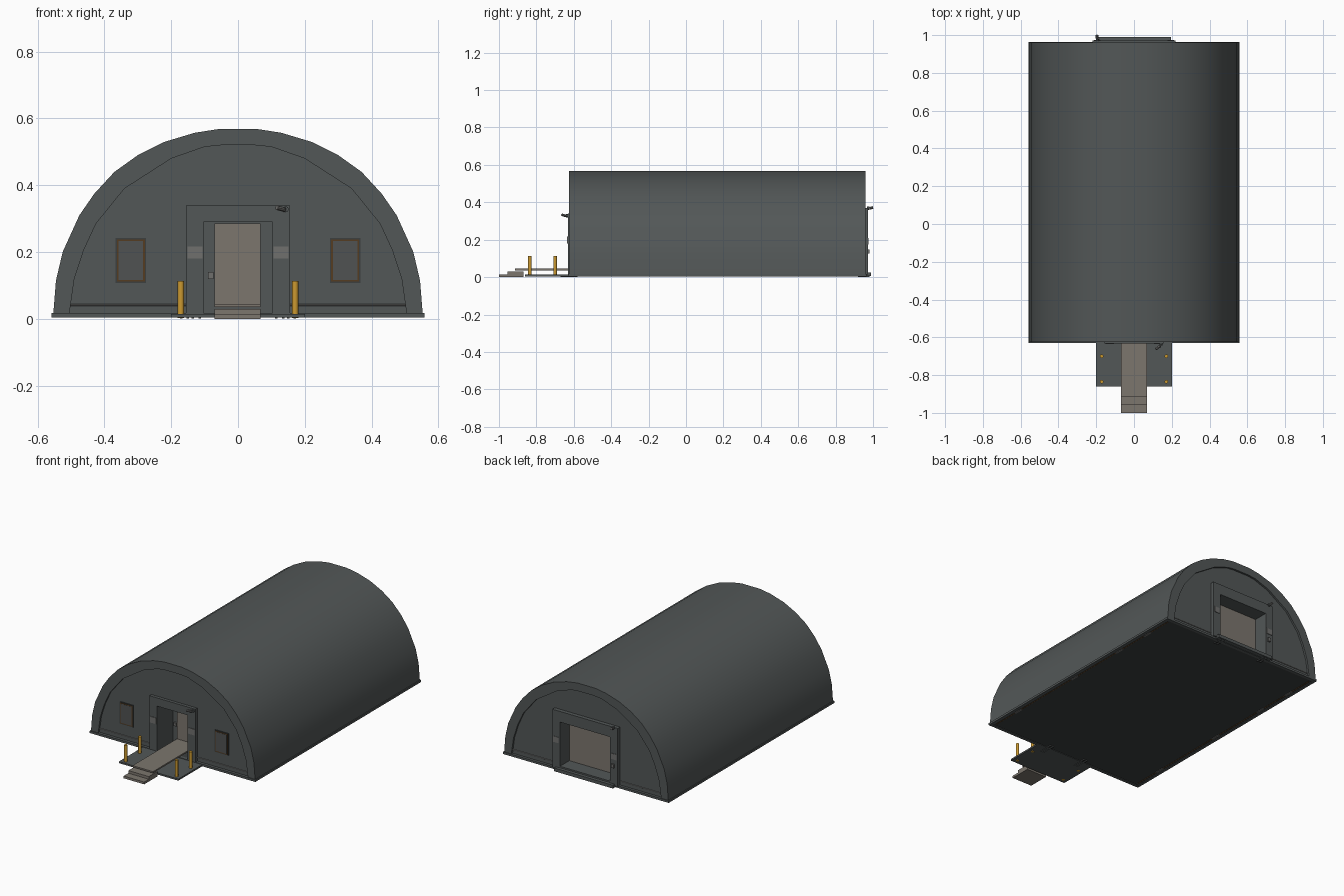
import bpy, bmesh, math
from mathutils import Vector

cube = bpy.data.objects.get("Cube")
if cube:
    bpy.data.objects.remove(cube, do_unlink=True)


def material(name, rgb):
    m = bpy.data.materials.new(name)
    m.use_nodes = True
    m.diffuse_color = (*rgb, 1)
    m.node_tree.nodes["Principled BSDF"].inputs["Base Color"].default_value = (*rgb, 1)
    return m


GREY = material("slate grey", (0.085, 0.095, 0.095))
DARK = material("dark grey", (0.045, 0.05, 0.05))
TAUPE = material("taupe panel", (0.20, 0.18, 0.155))
PLATE = material("plate grey", (0.16, 0.16, 0.155))
YELLOW = material("safety yellow", (0.60, 0.32, 0.03))
BROWN = material("brown trim", (0.09, 0.045, 0.015))
GLASS = material("window grey", (0.08, 0.085, 0.085))


def finish(name, bm, mat, smooth=False):
    bmesh.ops.recalc_face_normals(bm, faces=bm.faces)
    mesh = bpy.data.meshes.new(name)
    bm.to_mesh(mesh)
    bm.free()
    mesh.materials.append(mat)
    ob = bpy.data.objects.new(name, mesh)
    bpy.context.collection.objects.link(ob)
    if smooth:
        bpy.ops.object.select_all(action='DESELECT')
        ob.select_set(True)
        bpy.context.view_layer.objects.active = ob
        bpy.ops.object.shade_smooth_by_angle(angle=math.radians(35))
    return ob


def prism(name, outline, y0, y1, mat, smooth=False):
    """Extrude an x-z outline along y."""
    bm = bmesh.new()
    face = bm.faces.new([bm.verts.new((x, y0, z)) for x, z in outline])
    out = bmesh.ops.extrude_face_region(bm, geom=[face])
    moved = [v for v in out["geom"] if isinstance(v, bmesh.types.BMVert)]
    bmesh.ops.translate(bm, verts=moved, vec=(0, y1 - y0, 0))
    return finish(name, bm, mat, smooth)


def box(name, x0, x1, y0, y1, z0, z1, mat):
    return prism(name, [(x0, z0), (x1, z0), (x1, z1), (x0, z1)], y0, y1, mat)


def rod(name, a, b, r, mat, sides=12):
    a, b = Vector(a), Vector(b)
    bm = bmesh.new()
    bmesh.ops.create_cone(bm, cap_ends=True, segments=sides, radius1=r, radius2=r,
                          depth=(b - a).length)
    bm.transform((b - a).to_track_quat('Z', 'Y').to_matrix().to_4x4())
    bmesh.ops.translate(bm, verts=bm.verts, vec=(a + b) / 2)
    return finish(name, bm, mat, True)


def portal(name, half, top, inner, inner_top, y0, y1, mat, low=0.015):
    """Door surround: an upside-down U."""
    prism(name, [(-half, low), (-half, top), (half, top), (half, low), (inner, low),
                 (inner, inner_top), (-inner, inner_top), (-inner, low)], y0, y1, mat)


def arch(half):
    return [(-x, z) for x, z in half] + [(x, z) for x, z in reversed(half) if x > 0]


FRONT, BACK, FLOOR = -0.625, 0.96, 0.015
outer = arch([(0.553, FLOOR), (0.545, 0.115), (0.525, 0.2), (0.475, 0.31), (0.43, 0.375),
              (0.37, 0.44), (0.3, 0.49), (0.22, 0.53), (0.13, 0.557), (0.06, 0.568)])
inner = arch([(0.505, FLOOR), (0.49, 0.12), (0.462, 0.205), (0.425, 0.285), (0.34, 0.39),
              (0.2, 0.48), (0.1, 0.515), (0.05, 0.52)])

# Arched shell
prism("arched_shell", outer + inner[::-1], FRONT, BACK, GREY, True)


# End walls with a doorway notch, and the vestibule behind each one
def end_wall(name, half, top, y0, y1):
    prism(name, inner + [(half, FLOOR), (half, top), (-half, top), (-half, FLOOR)], y0, y1, GREY)


end_wall("front_wall", 0.103, 0.29, FRONT + 0.012, FRONT + 0.04)
end_wall("back_wall", 0.17, 0.305, BACK - 0.04, BACK - 0.012)
portal("front_vestibule", 0.115, 0.3, 0.103, 0.29, FRONT + 0.03, -0.47, GREY)
portal("back_vestibule", 0.182, 0.317, 0.17, 0.305, 0.87, BACK - 0.03, GREY)
box("front_vestibule_end", -0.115, 0.115, -0.48, -0.465, FLOOR, 0.3, GREY)
box("front_door", -0.07, 0.067, -0.488, -0.48, 0.045, 0.286, TAUPE)
box("back_door", -0.17, 0.17, 0.865, 0.88, FLOOR, 0.305, TAUPE)

# Door surrounds
portal("front_door_frame", 0.155, 0.34, 0.103, 0.29, FRONT - 0.007, FRONT + 0.02, GREY)
portal("back_door_frame", 0.22, 0.37, 0.17, 0.305, BACK - 0.02, BACK + 0.012, GREY)
box("back_door_sill", -0.2, 0.195, BACK - 0.02, 0.99, 0.006, 0.026, GREY)
box("back_door_threshold", -0.17, 0.17, 0.88, BACK + 0.01, FLOOR, 0.035, GREY)
for s in (-1, 1):
    box("front_sign_plate", s * 0.1285 - 0.022, s * 0.1285 + 0.022, FRONT - 0.01, FRONT - 0.005,
        0.18, 0.217, PLATE)
    box("back_sign_plate", s * 0.195 - 0.018, s * 0.195 + 0.018, BACK + 0.01, BACK + 0.015,
        0.175, 0.21, PLATE)
box("front_keypad", -0.09, -0.073, -0.492, -0.48, 0.12, 0.14, PLATE)
box("back_keypad", -0.2, -0.183, BACK + 0.01, BACK + 0.022, 0.125, 0.148, PLATE)

# Front windows
for s in (-1, 1):
    c, y = s * 0.321, FRONT + 0.012
    box("window_frame_edge", c - 0.046, c + 0.046, y - 0.004, y, 0.108, 0.242, DARK)
    box("window_frame", c - 0.042, c + 0.042, y - 0.006, y, 0.112, 0.238, BROWN)
    box("window_pane", c - 0.037, c + 0.037, y - 0.007, y, 0.117, 0.233, GLASS)

# Thin cable line along both end walls
for s in (-1, 1):
    for name, y, near in (("front_cable", FRONT + 0.01, 0.155), ("back_cable", BACK - 0.01, 0.22)):
        rod(name, (s * near, y, 0.041), (s * 0.512, y, 0.041), 0.003, PLATE, 6)

# Base slab with rim and dark underside
box("base_panel", -0.545, 0.545, FRONT + 0.01, BACK - 0.01, 0.007, FLOOR, DARK)
for s in (-1, 1):
    box("base_side_rim", s * 0.54, s * 0.558, FRONT - 0.005, BACK + 0.004, 0.004, 0.017, GREY)
    rod("base_side_cable", (s * 0.528, FRONT + 0.03, 0.007), (s * 0.528, BACK - 0.03, 0.007),
        0.003, BROWN, 6)
    for y in (-0.4, 0.1, 0.5, 0.75):
        box("base_side_clip", s * 0.522, s * 0.534, y - 0.03, y + 0.03, 0.004, 0.008, PLATE)
box("base_front_rim", -0.558, 0.558, FRONT - 0.005, FRONT + 0.015, 0.004, 0.017, GREY)
box("base_back_rim", -0.558, 0.558, BACK - 0.015, BACK + 0.004, 0.004, 0.017, GREY)

# Under-floor brackets beside the doorways
for s in (-1, 1):
    for x, y, w in ((s * 0.125, FRONT, 0.045), (s * 0.16, BACK - 0.01, 0.03)):
        for dx in (-0.01, 0.01):
            box("floor_bracket", x + dx - 0.004, x + dx + 0.004, y - w, y + w, 0.001, 0.008, GREY)

# Entrance platform, walkway and steps
box("platform", -0.2, 0.2, -0.86, FRONT, 0.004, 0.014, GREY)
box("walkway", -0.07, 0.068, -0.915, -0.48, 0.036, 0.045, TAUPE)
box("upper_step", -0.07, 0.068, -0.955, -0.87, 0.014, 0.03, TAUPE)
box("lower_step", -0.07, 0.068, -1.0, -0.87, 0.0, 0.014, TAUPE)

# Bollards
for x in (-0.171, 0.171):
    for y in (-0.7, -0.835):
        rod("bollard", (x, y, 0.003), (x, y, 0.114), 0.0095, YELLOW, 12)


# Door lamps on short arms
def lamp(name, x, y, z, out, turn):
    rod(name + "_mount", (x + 0.015, y, z), (x + 0.015, y + out * 0.012, z), 0.009, GREY, 8)
    rod(name + "_arm", (x + 0.015, y, z), (x + 0.01, y + out * 0.022, z + 0.003), 0.004, GREY, 8)
    rod(name + "_head", (x + 0.012, y + out * 0.014, z - 0.001),
        (x - turn, y + out * 0.032, z + 0.005), 0.007, PLATE, 8)


lamp("front_lamp", 0.128, FRONT - 0.005, 0.328, -1, 0.012)
lamp("back_lamp", -0.208, BACK + 0.008, 0.368, 1, -0.012)
